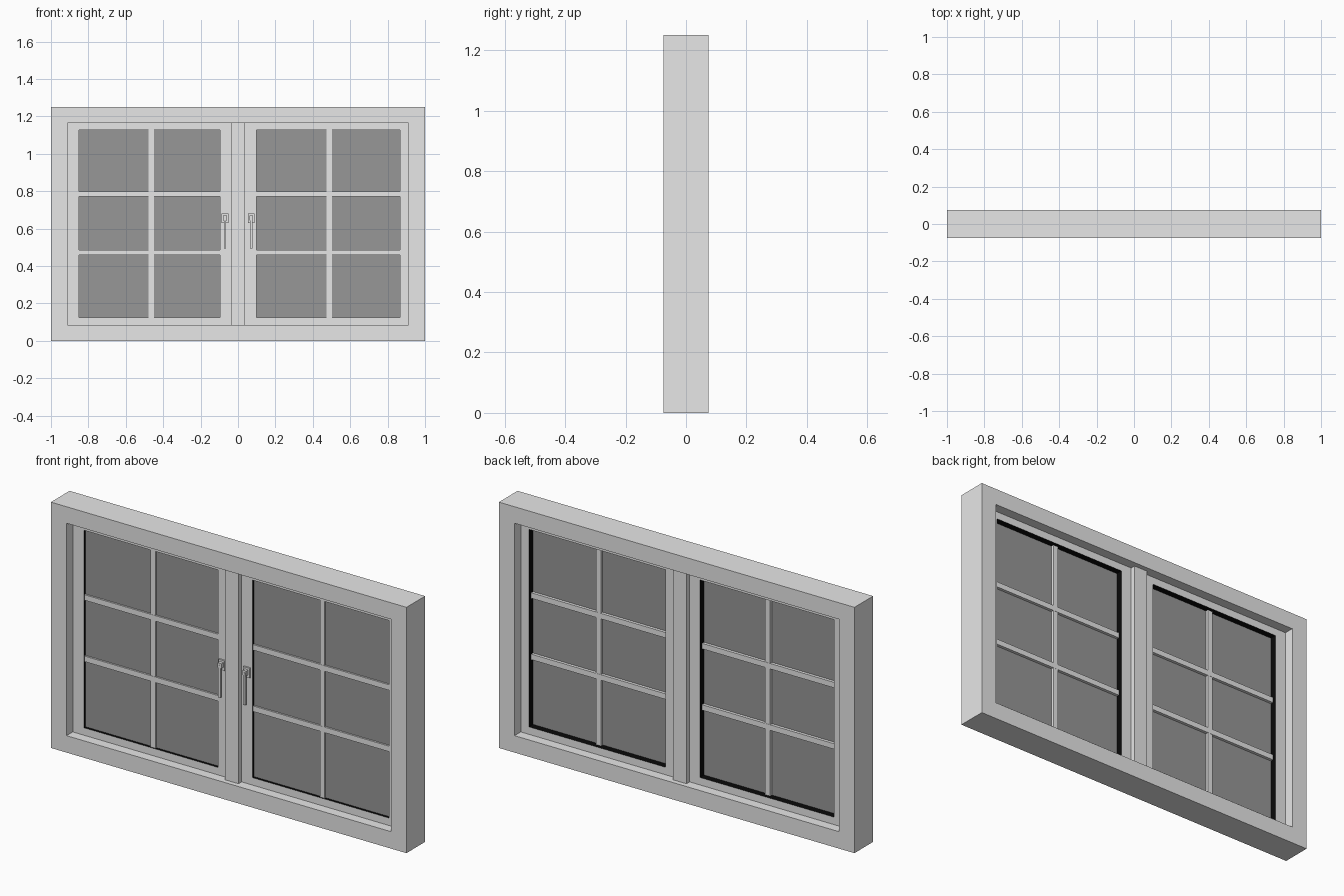
import bpy, bmesh

if "Cube" in bpy.data.objects:
    bpy.data.objects.remove(bpy.data.objects["Cube"])


def material(name, v):
    m = bpy.data.materials.new(name)
    m.diffuse_color = (v, v, v, 1)
    m.use_nodes = True
    m.node_tree.nodes["Principled BSDF"].inputs["Base Color"].default_value = m.diffuse_color
    return m


FRAME = material("light grey frame", 0.8)
GLASS = material("dark grey glass", 0.31)
SEAL = material("black seal", 0.003)


def finish(name, bm, mats):
    bmesh.ops.recalc_face_normals(bm, faces=bm.faces)
    me = bpy.data.meshes.new(name)
    bm.to_mesh(me)
    bm.free()
    for m in mats:
        me.materials.append(m)
    ob = bpy.data.objects.new(name, me)
    bpy.context.collection.objects.link(ob)
    return ob


def box(name, x, y, z, mat=FRAME):
    bm = bmesh.new()
    bmesh.ops.create_cube(bm, size=1)
    for v in bm.verts:
        for i, (a, b) in enumerate((x, y, z)):
            v.co[i] = a if v.co[i] < 0 else b
    return finish(name, bm, [mat])


def sash_frame(name, outer, inner, y):
    """Rectangular ring with black faces around the opening."""
    bm = bmesh.new()
    loops = []
    for (x0, x1, z0, z1) in (outer, inner):
        for yy in y:
            loops.append([bm.verts.new((px, yy, pz)) for px, pz in
                          ((x0, z0), (x1, z0), (x1, z1), (x0, z1))])
    of, ob, inf, inb = loops
    for a, b, mi in ((of, ob, 0), (of, inf, 0), (ob, inb, 0), (inf, inb, 1)):
        for i in range(4):
            j = (i + 1) % 4
            f = bm.faces.new((a[i], a[j], b[j], b[i]))
            f.material_index = mi
    return finish(name, bm, [FRAME, SEAL])


# Outer frame
D = (-0.075, 0.075)
Z0, Z1, XI, XM = 0.086, 1.166, 0.912, 0.038
box("bottom_rail", (-1, 1), D, (0, Z0))
box("top_rail", (-1, 1), D, (Z1, 1.25))
box("left_jamb", (-1, -XI), D, (Z0, Z1))
box("right_jamb", (XI, 1), D, (Z0, Z1))
box("centre_mullion", (-XM, XM), (-0.05, 0.05), (Z0, Z1))

# Sashes with glass, glazing bars and handle
O0, O1 = 0.124, 1.128
for side, xo, xi, xb, xh in (
        ("left", (-XI, -XM), (-0.85, -0.095), -0.464, -0.069),
        ("right", (XM, XI), (0.099, 0.866), 0.488, 0.071)):
    sash_frame(side + "_sash", (*xo, Z0, Z1), (*xi, O0, O1), (-0.025, 0.025))
    box(side + "_glass", xi, (-0.012, -0.008), (O0, O1), GLASS)
    box(side + "_vertical_bar", (xb - 0.014, xb + 0.014), (-0.02, 0.006), (O0, O1))
    for n, z in enumerate((0.473, 0.785)):
        box(f"{side}_horizontal_bar_{n}", xi, (-0.021, 0.007), (z - 0.014, z + 0.014))
    # Handle: base plate, neck and hanging lever
    box(side + "_handle_plate", (xh - 0.018, xh + 0.018), (-0.034, -0.025), (0.63, 0.68))
    box(side + "_handle_neck", (xh - 0.01, xh + 0.01), (-0.05, -0.034), (0.645, 0.67))
    box(side + "_handle_lever", (xh - 0.006, xh + 0.006), (-0.052, -0.042), (0.495, 0.66))
